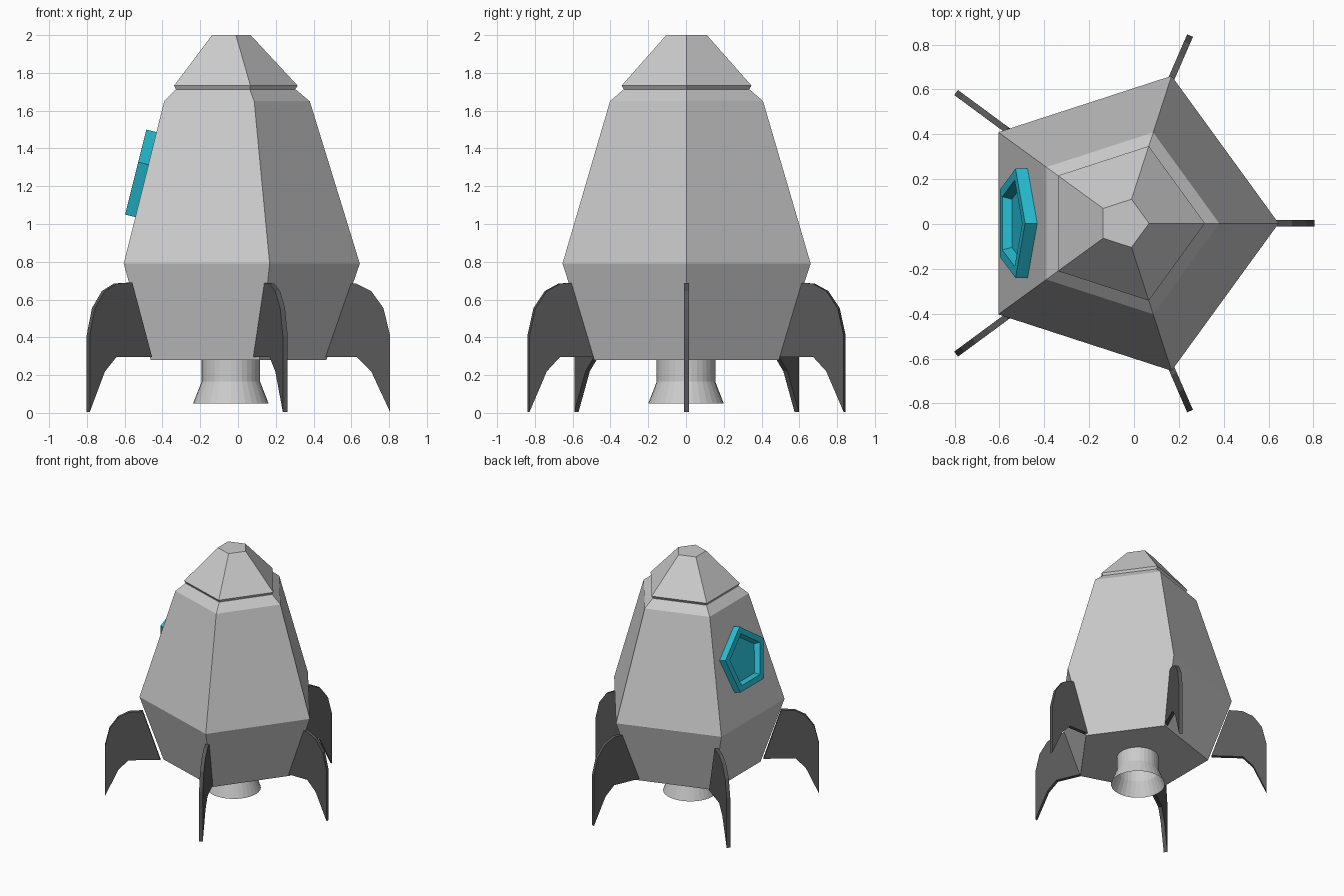
import bpy, bmesh
from math import cos, sin, radians, tau
from mathutils import Matrix, Vector

if "Cube" in bpy.data.objects:
    bpy.data.objects.remove(bpy.data.objects["Cube"])


def material(name, rgb):
    m = bpy.data.materials.new(name)
    m.diffuse_color = (*rgb, 1)
    m.use_nodes = True
    m.node_tree.nodes["Principled BSDF"].inputs["Base Color"].default_value = m.diffuse_color
    return m


def finish(bm, name, mat=None, fix_normals=True):
    if fix_normals:
        bmesh.ops.recalc_face_normals(bm, faces=bm.faces)
    me = bpy.data.meshes.new(name)
    bm.to_mesh(me)
    bm.free()
    ob = bpy.data.objects.new(name, me)
    bpy.context.collection.objects.link(ob)
    if mat:
        me.materials.append(mat)
    return ob


def rings(name, profile, sides, matrix, caps=True, mat=None):
    """Stack of regular polygons from (radius, height) pairs."""
    bm = bmesh.new()
    loops = [[bm.verts.new(matrix @ Vector((r * cos(tau * i / sides), r * sin(tau * i / sides), h)))
              for i in range(sides)] for r, h in profile]
    for a, b in zip(loops, loops[1:]):
        for i in range(sides):
            j = (i + 1) % sides
            bm.faces.new((a[i], a[j], b[j], b[i]))
    if caps:
        bm.faces.new(loops[0][::-1])
        bm.faces.new(loops[-1])
    return finish(bm, name, mat, caps)


def fin(name, tip, angle, mat, thick=0.028):
    """Radial plate; profile is (distance inward from tip, height)."""
    profile = [(0, 0.005), (0, 0.41), (0.035, 0.555), (0.1, 0.645), (0.18, 0.685), (0.28, 0.69),
               (0.41, 0.295), (0.175, 0.295), (0.1, 0.22)]
    d = Vector((cos(radians(angle)), sin(radians(angle)), 0))
    side = Vector((-d.y, d.x, 0)) * thick
    bm = bmesh.new()
    base = Vector((*tip, 0)) - side / 2
    face = bm.faces.new([bm.verts.new(base - d * s + Vector((0, 0, z))) for s, z in profile])
    ext = bmesh.ops.extrude_face_region(bm, geom=[face], use_keep_orig=True)
    bmesh.ops.translate(bm, vec=side, verts=[v for v in ext["geom"] if isinstance(v, bmesh.types.BMVert)])
    finish(bm, name, mat)


cyan = material("cyan", (0.02, 0.52, 0.66))
dark = material("dark_grey", (0.1, 0.1, 0.1))
axis = Matrix.Translation((-0.046, 0.003, 0))

# five-sided hull and nose cap
rings("hull", [(0.514, 0.28), (0.691, 0.79), (0.426, 1.65), (0.352, 1.712)], 5, axis)
rings("nose_cap", [(0.345, 1.708), (0.362, 1.732), (0.113, 2.0)], 5, axis)

# open engine bell
rings("engine_bell", [(0.2, 0.05), (0.155, 0.165), (0.155, 0.285)], 32,
      Matrix.Translation((-0.045 + 0.007, 0, 0)), caps=False)

# five fins: one on the +x corner, the others in mirrored pairs
fin("fin_right", (0.805, 0.003), 0, dark)
for s, label in ((-1, "front"), (1, "back")):
    fin(label + "_fin", (0.25, 0.003 + s * 0.837), s * 66.5, dark)
    fin(label + "_left_fin", (-0.793, 0.003 + s * 0.583), s * 143.6, dark)

# recessed window lying on the sloping left face
up = Vector((0.215, 0, 0.86)).normalized()
out = Vector((-up.z, 0, up.x))
frame = Matrix((up, out.cross(up), out)).transposed().to_4x4()
frame.translation = (-0.494, 0.003, 1.238)
rings("window", [(0.256, -0.01), (0.256, 0.055), (0.202, 0.055), (0.182, 0.015)], 5, frame, mat=cyan)
